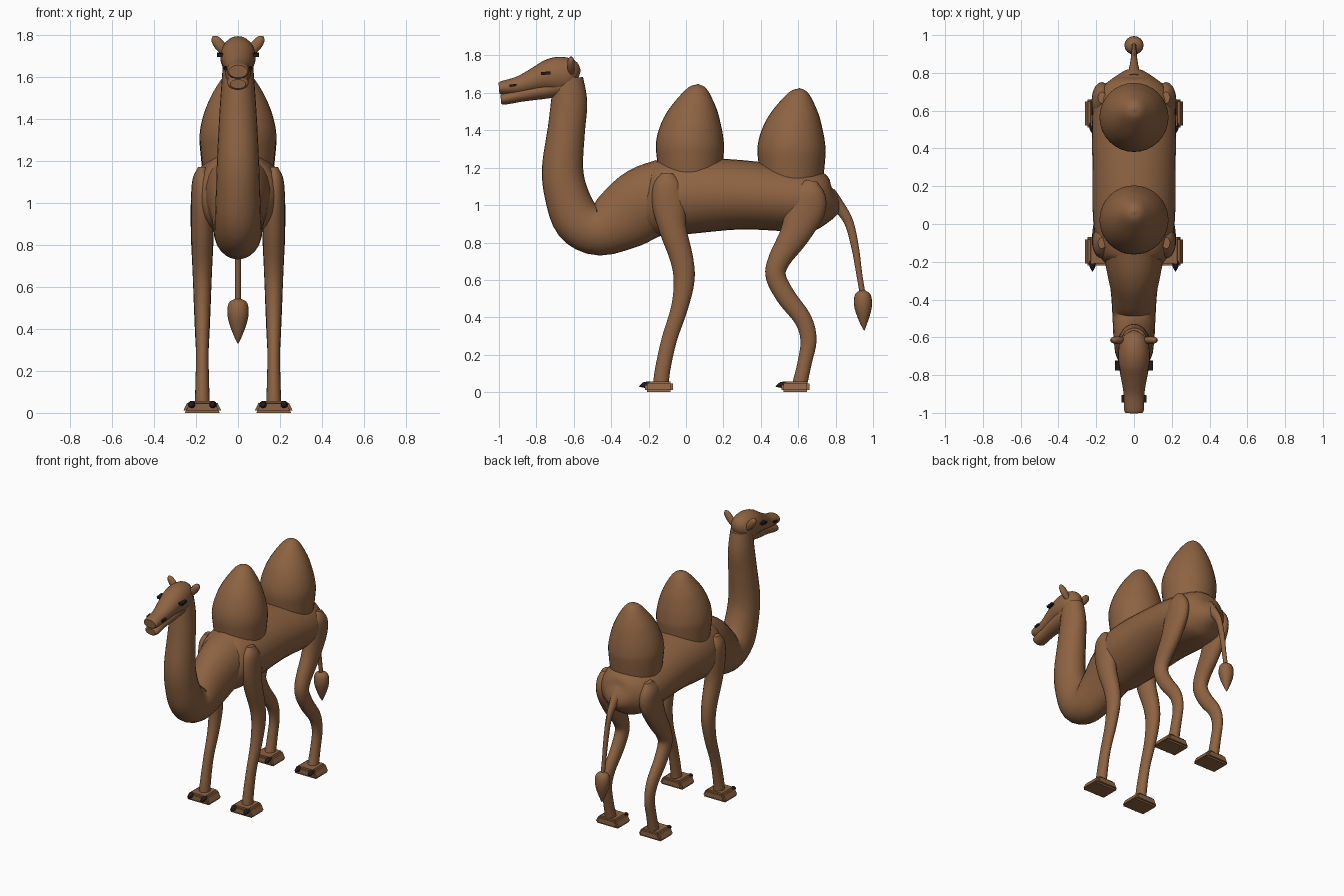
import bpy
import bmesh
import math
from mathutils import Vector, Matrix

default = bpy.data.objects.get("Cube")
if default:
    bpy.data.objects.remove(default, do_unlink=True)


def make_material(name, colour):
    mat = bpy.data.materials.new(name)
    mat.use_nodes = True
    mat.diffuse_color = colour
    mat.node_tree.nodes["Principled BSDF"].inputs["Base Color"].default_value = colour
    return mat


FUR = make_material("brown fur", (0.27, 0.125, 0.054, 1))
DARK = make_material("dark claw and eye", (0.018, 0.01, 0.012, 1))
parts = []


def finish(name, bm, material):
    """Turn a bmesh into a named object with one material."""
    bmesh.ops.recalc_face_normals(bm, faces=bm.faces[:])
    mesh = bpy.data.meshes.new(name)
    bm.to_mesh(mesh)
    bm.free()
    mesh.materials.append(material)
    obj = bpy.data.objects.new(name, mesh)
    bpy.context.collection.objects.link(obj)
    parts.append(obj)
    return obj


def spline(keys, steps):
    """Catmull-Rom interpolation through the key rings."""
    keys = [Vector(k) for k in keys]
    padded = [keys[0] * 2 - keys[1]] + keys + [keys[-1] * 2 - keys[-2]]
    result = []
    for a, b, c, d in zip(padded, padded[1:], padded[2:], padded[3:]):
        for i in range(steps):
            t = i / steps
            result.append((b * 2 + (c - a) * t + (a * 2 - b * 5 + c * 4 - d) * t ** 2
                           + (b * 3 - a - c * 3 + d) * t ** 3) / 2)
    return result + [keys[-1]]


def loft(name, keys, x=0, segments=24, steps=4, material=FUR):
    """Skin elliptical rings (y, z, half width, half depth) along a side path."""
    rings = spline(keys, steps)
    bm = bmesh.new()
    loops = []
    for i, (y, z, width, depth) in enumerate(rings):
        before, after = rings[max(i - 1, 0)], rings[min(i + 1, len(rings) - 1)]
        along = Vector((0, after[0] - before[0], after[1] - before[1])).normalized()
        normal = Vector((1, 0, 0)).cross(along)
        loop = []
        for s in range(segments):
            a = math.tau * s / segments
            point = Vector((x + max(width, 0.002) * math.cos(a), y, z))
            loop.append(bm.verts.new(point + normal * max(depth, 0.002) * math.sin(a)))
        loops.append(loop)
    for lower, upper in zip(loops, loops[1:]):
        for s in range(segments):
            t = (s + 1) % segments
            bm.faces.new((lower[s], lower[t], upper[t], upper[s]))
    bm.faces.new(loops[0])
    bm.faces.new(loops[-1])
    return finish(name, bm, material)


def block(name, centre, size, tilt=0, material=DARK):
    bm = bmesh.new()
    place = Matrix.Translation(centre) @ Matrix.Rotation(tilt, 4, 'X')
    bmesh.ops.create_cube(bm, size=1, matrix=place @ Matrix.Diagonal((*size, 1)))
    return finish(name, bm, material)


# Trunk
loft("body", [(-0.25, 1.04, 0.10, 0.13), (-0.17, 1.03, 0.18, 0.195), (0, 1.05, 0.215, 0.205),
              (0.3, 1.055, 0.22, 0.185), (0.6, 1.03, 0.22, 0.172), (0.71, 1.03, 0.18, 0.155),
              (0.78, 1.03, 0.10, 0.10), (0.815, 1.04, 0.02, 0.03)], segments=32)

# Neck sweeps down from the chest and up to the head
loft("neck", [(-0.1, 1.05, 0.17, 0.2), (-0.22, 1.01, 0.15, 0.195), (-0.34, 0.93, 0.125, 0.175),
              (-0.47, 0.865, 0.115, 0.135), (-0.58, 0.92, 0.11, 0.13),
              (-0.64, 1.06, 0.105, 0.117), (-0.66, 1.2, 0.10, 0.11), (-0.64, 1.4, 0.09, 0.1),
              (-0.625, 1.55, 0.08, 0.097), (-0.63, 1.68, 0.07, 0.08)])

# Head: skull with upper snout, then the lower jaw
loft("head", [(-1, 1.625, 0.045, 0.03), (-0.98, 1.627, 0.053, 0.037), (-0.89, 1.64, 0.056, 0.05),
              (-0.8, 1.67, 0.072, 0.068), (-0.73, 1.69, 0.083, 0.09), (-0.67, 1.695, 0.083, 0.098),
              (-0.61, 1.69, 0.07, 0.085), (-0.575, 1.68, 0.025, 0.04)])
loft("lower_jaw", [(-0.99, 1.565, 0.037, 0.022), (-0.97, 1.568, 0.05, 0.031),
                   (-0.88, 1.59, 0.05, 0.037), (-0.78, 1.61, 0.06, 0.045),
                   (-0.66, 1.64, 0.065, 0.06)])

# Humps
HUMP = [(0, -0.12, 0.165), (0, 0, 0.178), (0, 0.08, 0.182), (0.01, 0.17, 0.163),
        (0.025, 0.26, 0.126), (0.037, 0.34, 0.076), (0.042, 0.38, 0.04), (0.043, 0.395, 0.002)]
for name, y, z in (("front_hump", 0.022, 1.252), ("rear_hump", 0.565, 1.23)):
    loft(name, [(y + dy, z + dz, r, r) for dy, dz, r in HUMP], segments=32)

# Tail and tuft
loft("tail", [(0.76, 1.05, 0.05, 0.05), (0.81, 1, 0.03, 0.035), (0.87, 0.91, 0.018, 0.025),
              (0.905, 0.77, 0.016, 0.02), (0.925, 0.64, 0.014, 0.016),
              (0.945, 0.52, 0.013, 0.015)], segments=12)
loft("tail_tuft", [(0.945, 0.545, 0.012, 0.012), (0.945, 0.525, 0.043, 0.04),
                   (0.946, 0.48, 0.051, 0.049), (0.948, 0.43, 0.043, 0.041),
                   (0.95, 0.37, 0.021, 0.02), (0.953, 0.33, 0.002, 0.002)], segments=16)

FRONT_LEG = [(-0.1, 1.17, 0.02, 0.03), (-0.1, 1.11, 0.047, 0.075), (-0.09, 1, 0.053, 0.09),
             (-0.07, 0.87, 0.053, 0.073), (-0.025, 0.72, 0.048, 0.062), (-0.01, 0.6, 0.043, 0.056),
             (-0.035, 0.45, 0.036, 0.045), (-0.09, 0.28, 0.03, 0.041), (-0.125, 0.12, 0.033, 0.041),
             (-0.135, 0.03, 0.036, 0.042)]
HIND_LEG = [(0.67, 1.13, 0.02, 0.03), (0.66, 1.07, 0.05, 0.085), (0.64, 0.98, 0.055, 0.105),
            (0.58, 0.84, 0.054, 0.08), (0.5, 0.71, 0.048, 0.06), (0.48, 0.62, 0.044, 0.054),
            (0.535, 0.51, 0.04, 0.052), (0.625, 0.39, 0.035, 0.047), (0.655, 0.28, 0.03, 0.043),
            (0.635, 0.16, 0.032, 0.038), (0.605, 0.03, 0.036, 0.04)]


def foot(name, x, y):
    """Flat splayed pad, narrower on top, with a pair of claws."""
    bm = bmesh.new()
    bmesh.ops.create_cube(bm, size=1, matrix=Matrix.Translation((x, y, 0.03))
                          @ Matrix.Diagonal((0.19, 0.15, 0.055, 1)))
    for v in bm.verts:
        if v.co.z > 0.03:
            v.co.x = x + (v.co.x - x) * 0.72
        else:
            v.co.z = 0
    bmesh.ops.bevel(bm, geom=bm.edges[:], offset=0.012, segments=2, affect='EDGES')
    finish(name + "_foot", bm, FUR)
    for label, dx in (("outer", 0.05), ("inner", -0.05)):
        claw_x = x + math.copysign(dx, x * dx)
        loft(f"{name}_{label}_claw",
             [(y - 0.05, 0.04, 0.018, 0.018), (y - 0.08, 0.038, 0.016, 0.016),
              (y - 0.105, 0.03, 0.002, 0.002)],
             x=claw_x, segments=10, steps=2, material=DARK)


# Paired parts
for side, sign in (("left", 1), ("right", -1)):
    for end, path, y in (("front", FRONT_LEG, -0.145), ("hind", HIND_LEG, 0.585)):
        loft(f"{side}_{end}_leg", path, x=sign * 0.17, segments=20)
        foot(f"{side}_{end}", sign * 0.17, y)

    # Ear leans outward from the back of the skull
    ear = loft(f"{side}_ear", [(0, -0.01, 0.018, 0.016), (0, 0.04, 0.026, 0.02),
                               (0, 0.08, 0.02, 0.016), (0, 0.098, 0.004, 0.004)], segments=14)
    ear.data.transform(Matrix.Translation((sign * 0.06, -0.615, 1.715))
                       @ Matrix.Rotation(sign * math.radians(38), 4, 'Y'))

    block(f"{side}_eye", (sign * 0.086, -0.75, 1.705), (0.03, 0.052, 0.016), math.radians(6))
    block(f"{side}_nostril", (sign * 0.056, -0.925, 1.64), (0.02, 0.038, 0.012), math.radians(8))

# Smooth shading with sharp edges kept
bpy.ops.object.select_all(action='DESELECT')
for obj in parts:
    obj.select_set(True)
bpy.context.view_layer.objects.active = parts[0]
bpy.ops.object.shade_smooth_by_angle(angle=math.radians(40))
